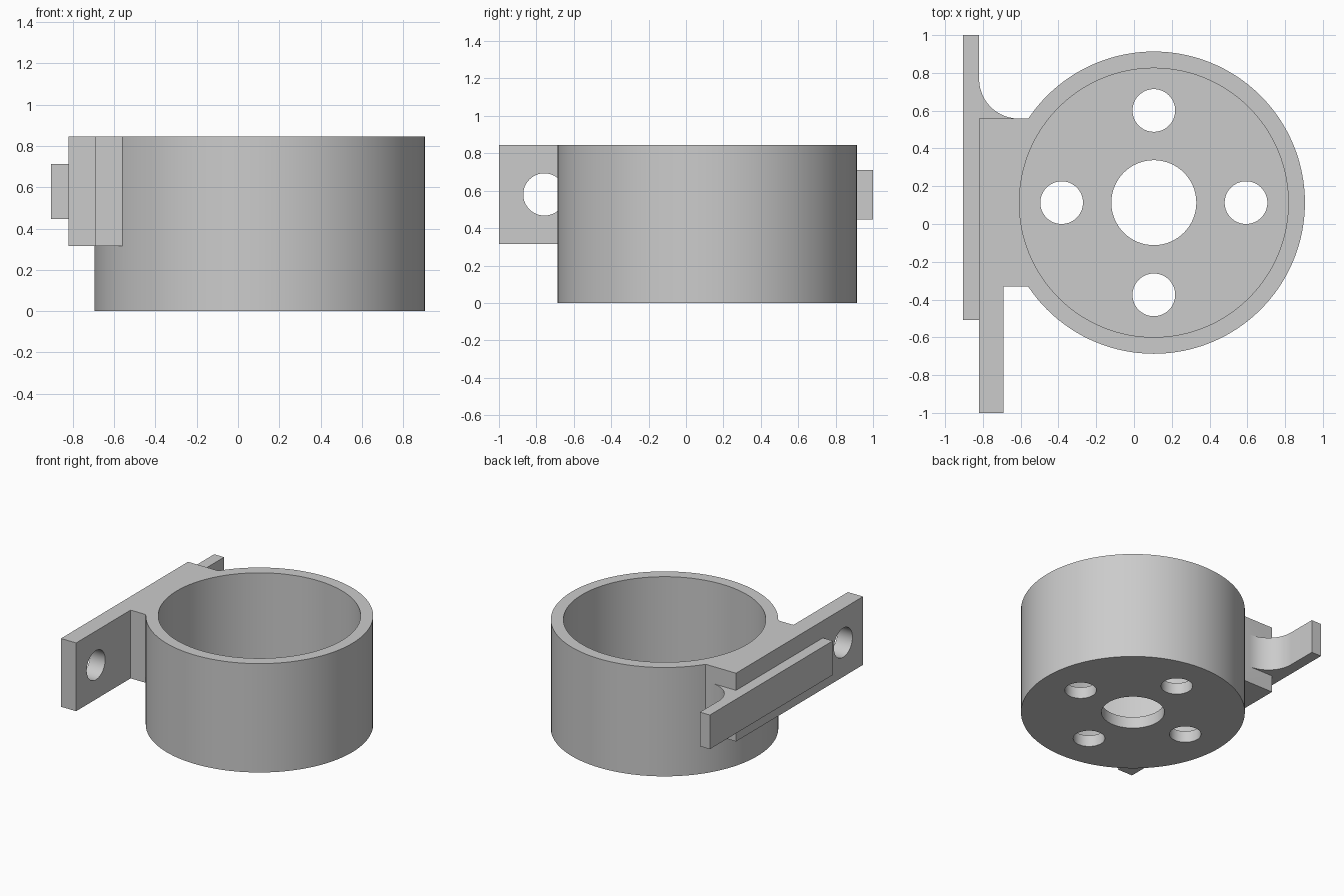
import bpy, bmesh, math

if "Cube" in bpy.data.objects:
    bpy.data.objects.remove(bpy.data.objects["Cube"])

CX, CY = 0.105, 0.113       # cup axis
R_OUT, R_IN = 0.80, 0.712
TOP, FLOOR = 0.845, 0.09

grey = bpy.data.materials.new("grey plastic")
grey.diffuse_color = (0.6, 0.6, 0.6, 1)
grey.use_nodes = True
grey.node_tree.nodes["Principled BSDF"].inputs["Base Color"].default_value = grey.diffuse_color


def prism(name, outline, z0, z1):
    """Extrude a flat xy outline from z0 to z1."""
    bm = bmesh.new()
    face = bm.faces.new([bm.verts.new((x, y, z0)) for x, y in outline])
    top = bmesh.ops.extrude_face_region(bm, geom=[face])["geom"]
    for v in top:
        if isinstance(v, bmesh.types.BMVert):
            v.co.z = z1
    bmesh.ops.recalc_face_normals(bm, faces=bm.faces)
    mesh = bpy.data.meshes.new(name)
    bm.to_mesh(mesh)
    bm.free()
    mesh.materials.append(grey)
    ob = bpy.data.objects.new(name, mesh)
    bpy.context.collection.objects.link(ob)
    return ob


def circle(x, y, r, n):
    return [(x + r * math.cos(2 * math.pi * i / n), y + r * math.sin(2 * math.pi * i / n))
            for i in range(n)]


def combine(target, other, operation):
    """Apply a boolean and remove the helper."""
    bpy.ops.object.select_all(action='DESELECT')
    bpy.context.view_layer.objects.active = target
    target.select_set(True)
    mod = target.modifiers.new("cut", 'BOOLEAN')
    mod.operation, mod.solver, mod.object = operation, 'EXACT', other
    bpy.ops.object.modifier_apply(modifier=mod.name)
    bpy.data.objects.remove(other)


# Cup wall, solid for now
holder = prism("cup_holder", circle(CX, CY, R_OUT, 128), 0, TOP)

# Mounting plate with the block that joins it to the cup
mount = prism("mounting_plate", [(-0.82, -1), (-0.69, -1), (-0.69, -0.332), (-0.3, -0.332),
                                 (-0.3, 0.558), (-0.82, 0.558)], 0.315, TOP)
combine(holder, mount, 'UNION')

# Spring strip behind the plate, with a rounded root
arc = [(-0.61 - 0.21 * math.sin(a), 0.768 - 0.21 * math.cos(a))
       for a in (math.pi / 2 * i / 20 for i in range(21))]
strip = prism("spring_strip", [(-0.905, -0.508), (-0.78, -0.508), (-0.78, 0.5), (-0.61, 0.5)]
              + arc + [(-0.82, 1), (-0.905, 1)], 0.447, 0.712)
combine(holder, strip, 'UNION')

# Cup interior
combine(holder, prism("bore", circle(CX, CY, R_IN, 128), FLOOR, TOP + 0.2), 'DIFFERENCE')

# Floor holes: one large, four small
holes = [(0, 0, 0.225)] + [(0.488 * math.cos(k * math.pi / 2), 0.488 * math.sin(k * math.pi / 2), 0.113)
                           for k in range(4)]
for dx, dy, r in holes:
    combine(holder, prism("hole", circle(CX + dx, CY + dy, r, 64), -0.1, 0.2), 'DIFFERENCE')

# Screw hole through the plate, along x
screw = prism("screw_hole", circle(0, 0, 0.113, 64), -0.15, 0.15)
screw.rotation_euler = (0, math.pi / 2, 0)
screw.location = (-0.755, -0.757, 0.58)
bpy.context.view_layer.update()
combine(holder, screw, 'DIFFERENCE')

bpy.ops.object.shade_smooth_by_angle(angle=math.radians(30))
